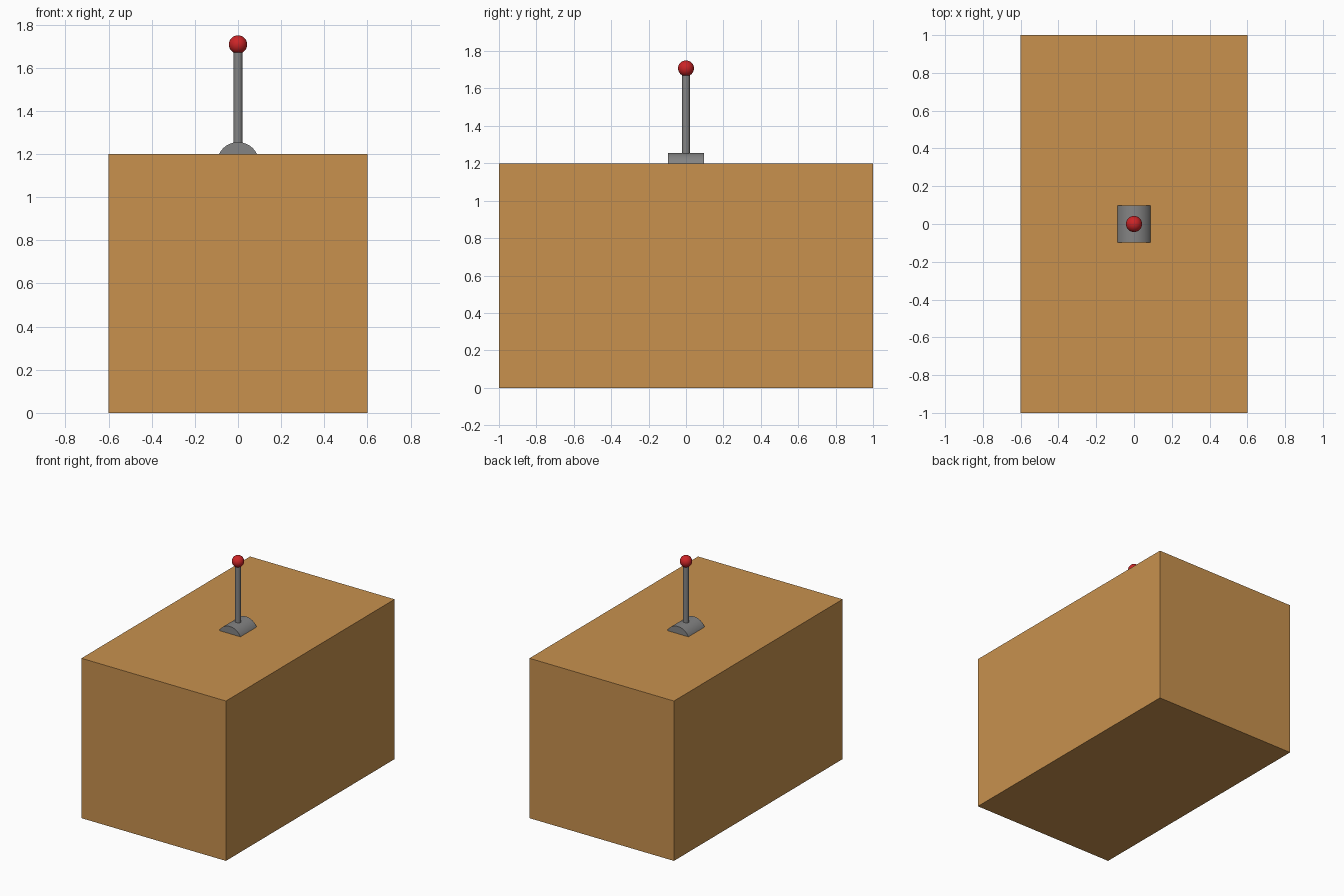
import bpy
import math

if "Cube" in bpy.data.objects:
    bpy.data.objects.remove(bpy.data.objects["Cube"])


def material(name, rgb):
    m = bpy.data.materials.new(name)
    m.diffuse_color = (*rgb, 1)
    m.use_nodes = True
    m.node_tree.nodes["Principled BSDF"].inputs["Base Color"].default_value = m.diffuse_color
    return m


WOOD = material("tan", (0.58, 0.285, 0.076))
METAL = material("grey", (0.23, 0.23, 0.23))
RED = material("red", (0.6, 0.018, 0.02))


def finish(name, mat, smooth=False):
    ob = bpy.context.object
    ob.name = name
    ob.data.materials.append(mat)
    if smooth:
        bpy.ops.object.shade_smooth_by_angle(angle=math.radians(35))
    return ob


# Box body
bpy.ops.mesh.primitive_cube_add(size=1, location=(0, 0, 0.6))
bpy.context.object.scale = (1.2, 2.0, 1.2)
bpy.ops.object.transform_apply(location=False, rotation=False, scale=True)
finish("box", WOOD)

# Pivot drum lying along y, sunk into the top of the box
bpy.ops.mesh.primitive_cylinder_add(vertices=32, radius=0.098, depth=0.194,
                                    location=(0, 0, 1.157),
                                    rotation=(math.pi / 2, 0, 0))
finish("pivot_drum", METAL, True)

# Lever rod
bpy.ops.mesh.primitive_cylinder_add(vertices=32, radius=0.021, depth=0.47,
                                    location=(0, 0, 1.455))
finish("lever_rod", METAL, True)

# Round knob
bpy.ops.mesh.primitive_uv_sphere_add(segments=32, ring_count=16, radius=0.0425,
                                     location=(0, 0, 1.7075))
finish("lever_knob", RED, True)
